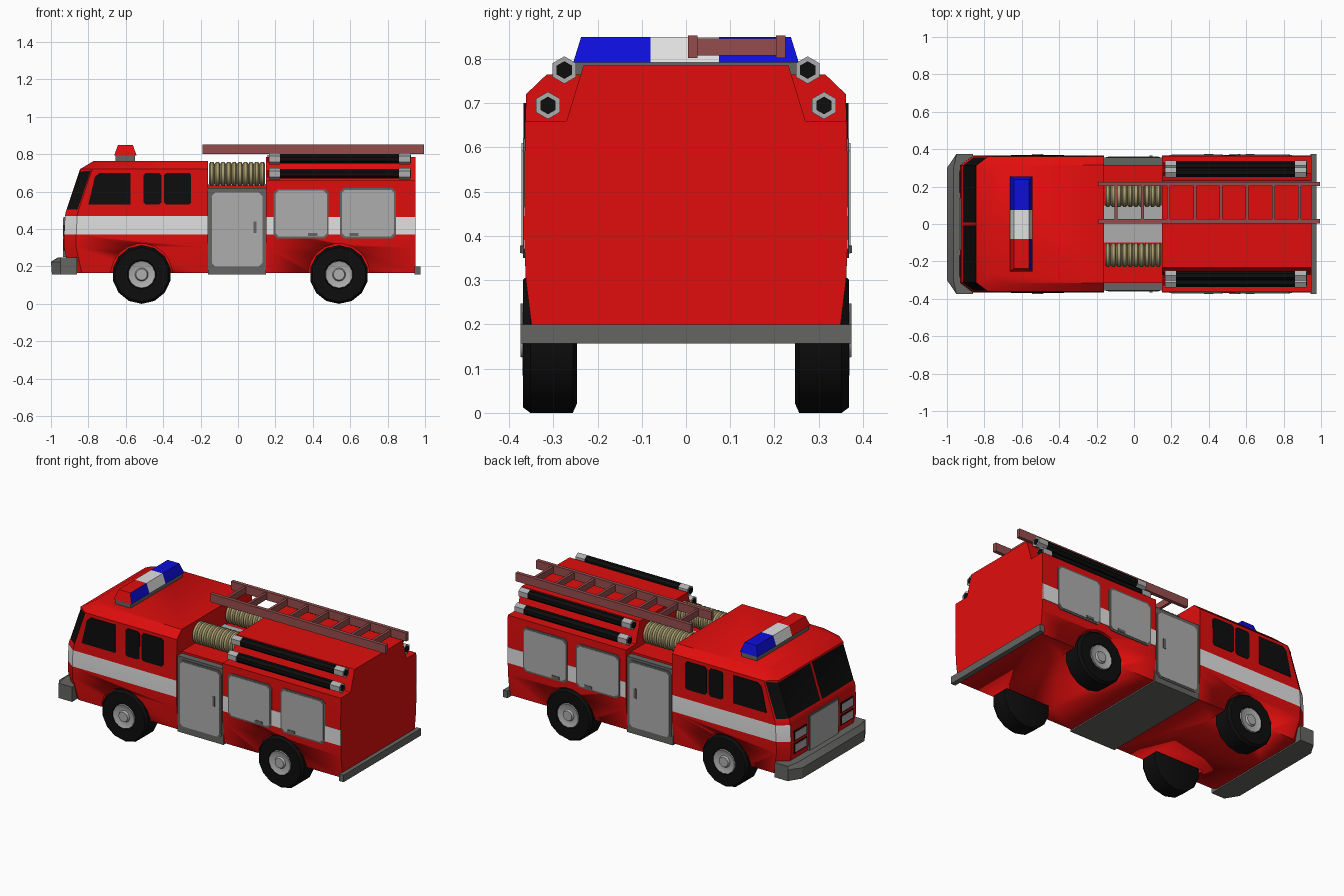
import bpy, bmesh, math

if "Cube" in bpy.data.objects:
    bpy.data.objects.remove(bpy.data.objects["Cube"])


def material(name, r, g, b):
    m = bpy.data.materials.new(name)
    m.use_nodes = True
    m.diffuse_color = (r, g, b, 1)
    m.node_tree.nodes["Principled BSDF"].inputs["Base Color"].default_value = (r, g, b, 1)
    return m


RED = material("body red", 0.75, 0.004, 0.004)
WHITE = material("stripe white", 0.75, 0.75, 0.75)
SILVER = material("panel silver", 0.42, 0.42, 0.42)
GREY = material("trim grey", 0.13, 0.13, 0.125)
BLACK = material("rubber black", 0.004, 0.004, 0.004)
TAN = material("hose tan", 0.40, 0.34, 0.16)
WOOD = material("ladder rust", 0.30, 0.075, 0.075)
BLUE = material("beacon blue", 0.004, 0.004, 0.70)


def finish(name, bm, *mats):
    bmesh.ops.recalc_face_normals(bm, faces=bm.faces)
    mesh = bpy.data.meshes.new(name)
    bm.to_mesh(mesh)
    bm.free()
    ob = bpy.data.objects.new(name, mesh)
    bpy.context.collection.objects.link(ob)
    for m in mats:
        mesh.materials.append(m)
    bpy.ops.object.select_all(action="DESELECT")
    ob.select_set(True)
    bpy.context.view_layer.objects.active = ob
    bpy.ops.object.shade_smooth_by_angle(angle=math.radians(32))
    return ob


def place(axis, a, b, d):
    return {"x": (d, a, b), "y": (a, d, b), "z": (a, b, d)}[axis]


def loft(bm, rings, close=True):
    """Bridge rings of points; returns the faces between each pair of rings."""
    rows = [[bm.verts.new(p) for p in ring] for ring in rings]
    n = len(rows[0])
    bands = [[bm.faces.new((lo[i], lo[(i + 1) % n], hi[(i + 1) % n], hi[i])) for i in range(n)]
             for lo, hi in zip(rows, rows[1:])]
    if close:
        bm.faces.new(rows[0])
        bm.faces.new(rows[-1])
    return bands


def prism(name, pts, axis, d0, d1, mat):
    bm = bmesh.new()
    loft(bm, [[place(axis, a, b, d) for a, b in pts] for d in (d0, d1)])
    return finish(name, bm, mat)


def box(name, x0, x1, y0, y1, z0, z1, mat):
    return prism(name, [(x0, y0), (x1, y0), (x1, y1), (x0, y1)], "z", z0, z1, mat)


def lathe(name, profile, axis, a, b, sides, mat):
    bm = bmesh.new()
    turns = [math.tau * (i + 0.5) / sides for i in range(sides)]
    loft(bm, [[place(axis, a + r * math.cos(t), b + r * math.sin(t), d) for t in turns]
              for d, r in profile])
    return finish(name, bm, mat)


def rounded(x0, x1, z0, z1, c):
    return [(x0 + c, z0), (x1 - c, z0), (x1, z0 + c), (x1, z1 - c),
            (x1 - c, z1), (x0 + c, z1), (x0, z1 - c), (x0, z0 + c)]


# Cab: stacked outlines with cut front corners
def cab_ring(z, front, w):
    back, c = -0.16, 0.065
    half = [(back, w), (front + c, w), (front, w - 0.05)]
    return [(x, y, z) for x, y in half] + [(front, 0, z)] + [(x, -y, z) for x, y in reversed(half)]


bm = bmesh.new()
bands = loft(bm, [cab_ring(0.165, -0.90, 0.345), cab_ring(0.30, -0.93, 0.362),
                  cab_ring(0.37, -0.93, 0.365), cab_ring(0.47, -0.925, 0.365),
                  cab_ring(0.495, -0.92, 0.364), cab_ring(0.72, -0.845, 0.362),
                  cab_ring(0.765, -0.77, 0.315)])
for i in (0, 1, 4, 5):                       # side and corner faces of the stripe
    bands[2][i].material_index = 1
for pair in ((1, 2), (3, 4)):                # wrap-round windscreen halves
    faces = [bands[4][i] for i in pair]
    bmesh.ops.recalc_face_normals(bm, faces=bm.faces)
    bmesh.ops.inset_region(bm, faces=faces, thickness=0.012, depth=-0.003)
    for f in faces:
        f.material_index = 2
cab = finish("cab", bm, RED, WHITE, BLACK)

# Rear body with a hose ledge along each side
half = [(0.345, 0.165), (0.362, 0.30), (0.366, 0.40), (0.364, 0.66), (0.27, 0.66), (0.232, 0.785)]
rear = prism("rear_body", half + [(-y, z) for y, z in reversed(half)], "x", 0.15, 0.95, RED)

# Wheel arches
for body, x in ((cab, -0.515), (rear, 0.54)):
    for s in (-1, 1):
        cutter = lathe("arch_cutter", [(s * 0.23, 0.165), (s * 0.5, 0.165)], "y", x, 0.157, 20, RED)
        cutter.hide_render = True
        mod = body.modifiers.new("arch", "BOOLEAN")
        mod.operation, mod.solver, mod.object = "DIFFERENCE", "EXACT", cutter
        bpy.context.view_layer.objects.active = body
        bpy.ops.object.modifier_apply(modifier=mod.name)
        bpy.data.objects.remove(cutter)

# Pump section between cab and rear body
box("pump_housing", -0.16, 0.15, -0.355, 0.355, 0.157, 0.62, GREY)
box("pump_tray", -0.16, 0.15, -0.315, 0.315, 0.62, 0.632, RED)
box("pump_walkway", -0.16, 0.15, -0.10, 0.10, 0.632, 0.64, SILVER)

# Coiled hoses on the tray
ribs = 10
coil = []
for i in range(ribs):
    x, step = -0.155 + i * 0.03, 0.03
    coil += [(x, 0.054), (x + step * 0.25, 0.065), (x + step * 0.75, 0.065)]
coil.append((0.145, 0.054))
for y in (0.155, -0.165):
    lathe("hose_coil", coil, "x", y, 0.695, 16, TAN)

for s in (-1, 1):
    # Side windows
    for pts in ([(-0.80, 0.53), (-0.575, 0.53), (-0.575, 0.70), (-0.74, 0.70), (-0.765, 0.68)],
                rounded(-0.505, -0.41, 0.53, 0.70, 0.012),
                rounded(-0.395, -0.25, 0.53, 0.70, 0.012)):
        prism("side_window", pts, "y", s * 0.36, s * 0.367, BLACK)

    # Rear stripe, lockers and pump door
    box("rear_stripe", 0.152, 0.95, s * 0.362, s * 0.3675, 0.37, 0.465, WHITE)
    for name, x0, x1, z0, z1, y, hx, hz in (
            ("locker", 0.19, 0.485, 0.35, 0.615, 0.364, 0.40, 0.37),
            ("locker", 0.545, 0.845, 0.35, 0.62, 0.364, 0.62, 0.37),
            ("pump_door", -0.15, 0.14, 0.19, 0.605, 0.354, 0.09, 0.41)):
        prism(name + "_frame", rounded(x0, x1, z0, z1, 0.02), "y", s * (y - 0.005), s * (y + 0.005), GREY)
        prism(name + "_panel", rounded(x0 + 0.01, x1 - 0.01, z0 + 0.01, z1 - 0.01, 0.018),
              "y", s * y, s * (y + 0.008), SILVER)
        dx, dz = (0.008, 0.03) if name == "pump_door" else (0.025, 0.008)
        box(name + "_handle", hx - dx, hx + dx, s * y, s * (y + 0.011), hz - dz, hz + dz, GREY)

    # Wheels
    for x in (-0.515, 0.54):
        lathe("tyre", [(s * 0.246, 0.135), (s * 0.256, 0.157), (s * 0.352, 0.157),
                       (s * 0.368, 0.145), (s * 0.368, 0.078), (s * 0.355, 0.07)],
              "y", x, 0.157, 14, BLACK)
        lathe("hub", [(s * 0.35, 0.075), (s * 0.370, 0.072), (s * 0.362, 0.05),
                      (s * 0.362, 0.036), (s * 0.374, 0.03)], "y", x, 0.157, 14, SILVER)

    # Rigid suction hoses with couplings
    for y, z in ((0.275, 0.775), (0.312, 0.695)):
        lathe("suction_hose", [(0.18, 0.027), (0.90, 0.027)], "x", s * y, z, 8, BLACK)
        for x0, x1, end in ((0.165, 0.225, 0.163), (0.86, 0.922, 0.924)):
            lathe("coupling", [(x0, 0.031), (x1, 0.031)], "x", s * y, z, 6, SILVER)
            lathe("coupling_bore", [(end - 0.004, 0.02), (end + 0.001, 0.02)], "x", s * y, z, 6, BLACK)

    # Headlights
    for z in (0.285, 0.36):
        y0, y1 = s * 0.165, s * 0.285
        box("headlight_rim", -0.932, -0.92, y0, y1, z, z + 0.062, BLACK)
        box("headlight", -0.935, -0.92, y0 + s * 0.008, y1 - s * 0.008, z + 0.008, z + 0.054, SILVER)

# Grille
box("grille_rim", -0.932, -0.92, -0.14, 0.14, 0.25, 0.465, GREY)
box("grille", -0.935, -0.92, -0.132, 0.132, 0.25, 0.457, SILVER)

# Bumpers
bm = bmesh.new()
loft(bm, [[(-0.86, -0.374, z), (-0.86, 0.374, z), (-0.95, 0.374, z),
           (f, 0.30, z), (f, -0.30, z), (-0.95, -0.374, z)]
          for z, f in ((0.157, -0.995), (0.225, -1.0), (0.247, -0.965))])
finish("front_bumper", bm, GREY)
box("rear_bumper", 0.945, 0.975, -0.374, 0.374, 0.157, 0.2, GREY)

# Beacon bar: grey base and three lenses
box("beacon_base", -0.655, -0.55, -0.25, 0.25, 0.76, 0.795, GREY)
for name, y0, y1, slope0, slope1, mat in (("red", -0.255, -0.08, 0.018, 0, RED),
                                          ("white", -0.08, 0.075, 0, 0, WHITE),
                                          ("blue", 0.075, 0.255, 0, 0.018, BLUE)):
    bm = bmesh.new()
    loft(bm, [[(x0, a, z), (x1, a, z), (x1, b, z), (x0, b, z)] for z, x0, x1, a, b in (
        (0.792, -0.662, -0.542, y0, y1), (0.85, -0.642, -0.562, y0 + slope0, y1 - slope1))])
    lens = finish("beacon_" + name, bm, mat, BLUE)
    if name == "red":                        # rear side of the red lens is blue
        for f in lens.data.polygons:
            f.material_index = int(f.normal.x > 0.7)

# Ladder
for y in (0.015, 0.214):
    box("ladder_rail", -0.19, 0.995, y - 0.011, y + 0.011, 0.802, 0.853, WOOD)
for i in range(8):
    x = -0.095 + i * 0.14
    box("ladder_rung", x - 0.008, x + 0.008, 0.02, 0.21, 0.808, 0.846, WOOD)
